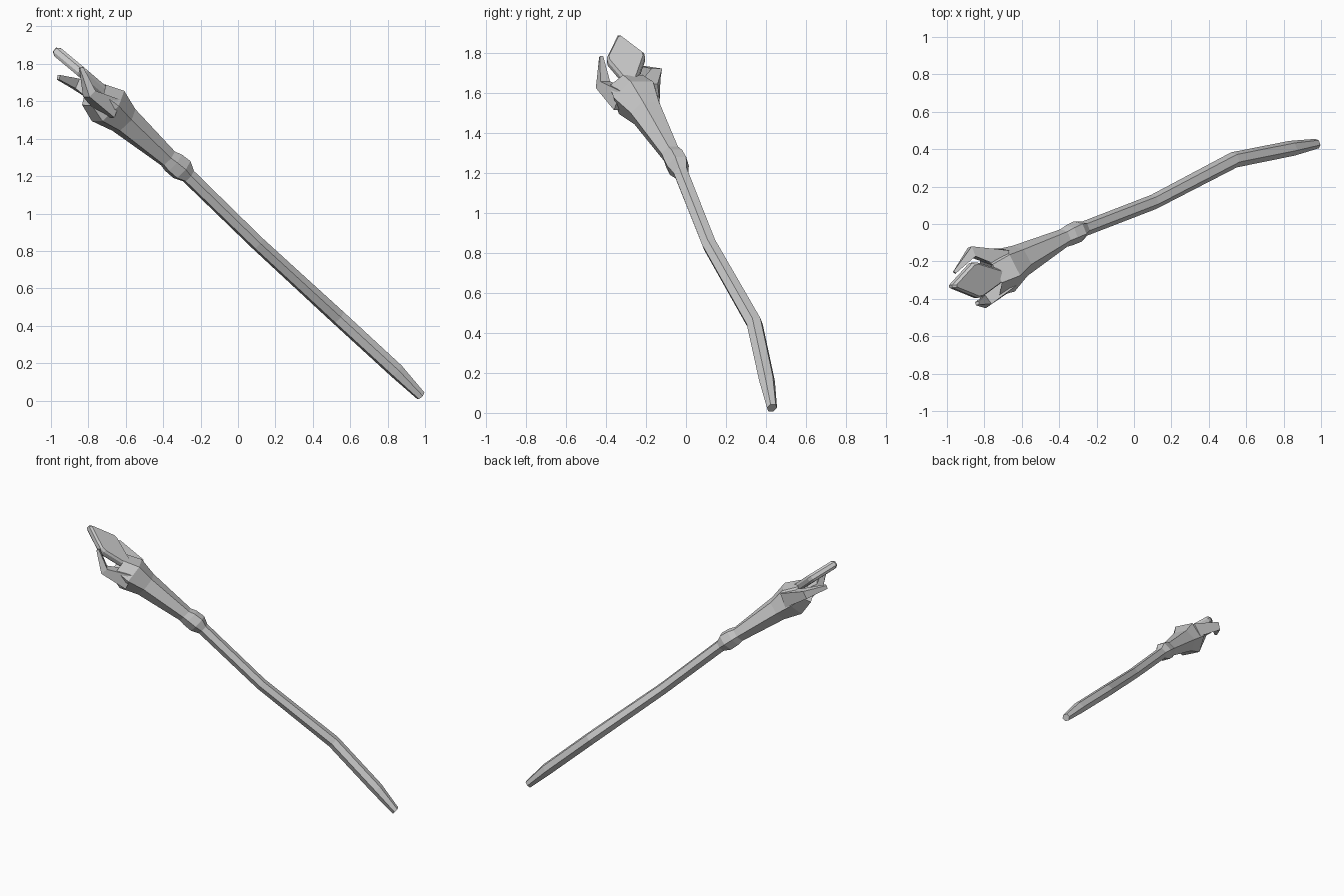
import bpy, bmesh, math
from mathutils import Vector as V

if "Cube" in bpy.data.objects:
    bpy.data.objects.remove(bpy.data.objects["Cube"])


def loft(name, rings):
    """Skin a list of equal-length vertex rings and cap both ends."""
    bm = bmesh.new()
    vs = [[bm.verts.new(p) for p in ring] for ring in rings]
    n = len(vs[0])
    for a, b in zip(vs, vs[1:]):
        for i in range(n):
            j = (i + 1) % n
            bm.faces.new((a[i], a[j], b[j], b[i]))
    bm.faces.new(vs[0][::-1])
    bm.faces.new(vs[-1])
    bmesh.ops.recalc_face_normals(bm, faces=bm.faces)
    me = bpy.data.meshes.new(name)
    bm.to_mesh(me)
    bm.free()
    ob = bpy.data.objects.new(name, me)
    bpy.context.collection.objects.link(ob)
    return ob


def section(centre, axis, side_r, up_r, sides, turn=0.0):
    """Polygon across an axis; side_r is horizontal, up_r is upward."""
    w = V((0, 0, 1)).cross(axis).normalized()
    u = axis.cross(w).normalized()
    ring = []
    for i in range(sides):
        a = 2 * math.pi * i / sides + turn
        ring.append(V(centre) + w * side_r * math.cos(a) + u * up_r * math.sin(a))
    return ring


# Staff: bent six-sided shaft, collar, flared head and hollow cup
staff = [
    (0.978, 0.43, 0.025, 0.027, 0.027),
    (0.845, 0.405, 0.16, 0.042, 0.042),
    (0.535, 0.343, 0.445, 0.043, 0.043),
    (0.105, 0.118, 0.84, 0.040, 0.040),
    (-0.265, -0.025, 1.20, 0.040, 0.042),
    (-0.30, -0.04, 1.235, 0.058, 0.068),
    (-0.345, -0.06, 1.272, 0.056, 0.066),
    (-0.375, -0.075, 1.295, 0.050, 0.055),
    (-0.61, -0.197, 1.50, 0.090, 0.085),
    (-0.695, -0.25, 1.575, 0.125, 0.120),
    (-0.77, -0.285, 1.635, 0.110, 0.080),
    (-0.72, -0.262, 1.597, 0.075, 0.055),
]
axis_low = V((-0.72, -0.28, 0.66))
axis_head = V((-0.66, -0.34, 0.60))
loft("staff_shaft", [section(p[:3], axis_head if p[0] < -0.5 else axis_low,
                             p[3], p[4], 6) for p in staff])


# Prongs: tapered four-sided claws that bend at an elbow
def prong(name, pts):
    c = [V(p[:3]) for p in pts]
    rings = []
    for i, p in enumerate(pts):
        before = (c[i] - c[i - 1]).normalized() if i else V()
        after = (c[i + 1] - c[i]).normalized() if i < len(c) - 1 else V()
        rings.append(section(p[:3], before + after, p[3], p[4], 4, math.pi / 4))
    return loft(name, rings)


prong("front_prong", [(-0.68, -0.305, 1.56, 0.075, 0.075),
                      (-0.795, -0.415, 1.64, 0.042, 0.036),
                      (-0.838, -0.424, 1.78, 0.012, 0.014)])
prong("back_prong", [(-0.70, -0.185, 1.60, 0.070, 0.070),
                     (-0.868, -0.150, 1.695, 0.040, 0.040),
                     (-0.96, -0.26, 1.728, 0.012, 0.018)])

# Crystal: thin kite plate with clipped corners and chamfered rims
corners = [V(p) for p in ((-0.99, -0.337, 1.884), (-0.865, -0.20, 1.78),
                          (-0.65, -0.265, 1.597), (-0.835, -0.40, 1.755))]
outline = []
for i, c in enumerate(corners):
    outline.append(c.lerp(corners[i - 1], 0.07))
    outline.append(c.lerp(corners[(i + 1) % 4], 0.07))
mid = sum(corners, V()) / 4
normal = V((0.645, 0, 0.764))
loft("crystal", [[mid + (p - mid) * s + normal * h for p in outline]
                 for s, h in ((0.89, -0.028), (1, -0.013), (1, 0.013), (0.89, 0.028))])
